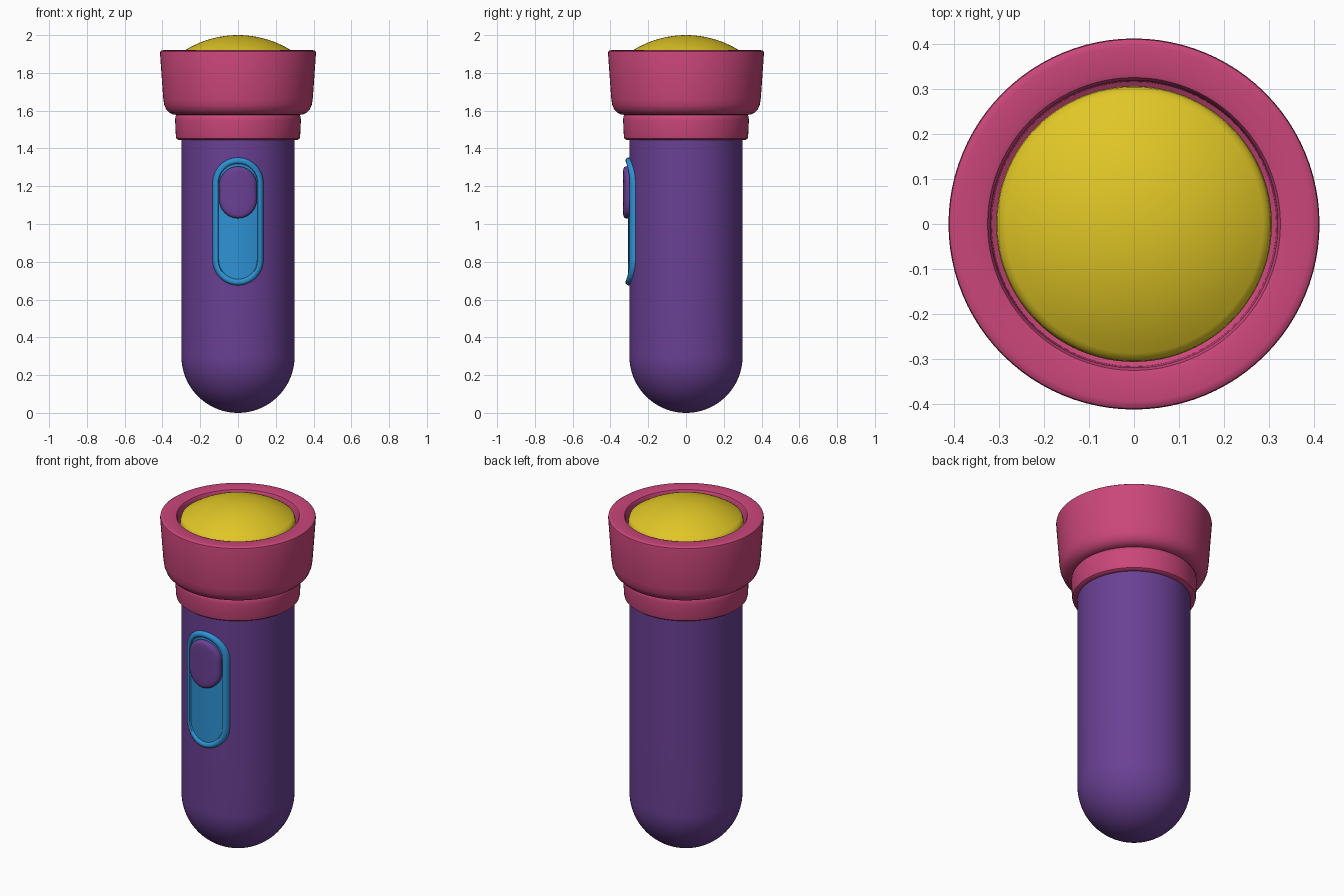
import bpy, bmesh, math

if "Cube" in bpy.data.objects:
    bpy.data.objects.remove(bpy.data.objects["Cube"])


def material(name, rgb):
    m = bpy.data.materials.new(name)
    lin = [((c / 255 + 0.055) / 1.055) ** 2.4 for c in rgb]
    m.diffuse_color = (*lin, 1)
    m.use_nodes = True
    m.node_tree.nodes["Principled BSDF"].inputs["Base Color"].default_value = m.diffuse_color
    return m


purple = material("purple", (106, 64, 148))
pink = material("pink", (202, 70, 122))
yellow = material("yellow", (224, 198, 38))
blue = material("blue", (46, 146, 212))


def finish(bm, name, mat, angle=40):
    bmesh.ops.remove_doubles(bm, verts=bm.verts, dist=1e-5)
    bmesh.ops.recalc_face_normals(bm, faces=bm.faces)
    me = bpy.data.meshes.new(name)
    bm.to_mesh(me)
    bm.free()
    me.materials.append(mat)
    ob = bpy.data.objects.new(name, me)
    bpy.context.collection.objects.link(ob)
    bpy.ops.object.select_all(action='DESELECT')
    ob.select_set(True)
    bpy.context.view_layer.objects.active = ob
    bpy.ops.object.shade_smooth_by_angle(angle=math.radians(angle))
    return ob


def lathe(name, profile, mat, steps=96):
    """Spin (radius, z) points around the z axis."""
    bm = bmesh.new()
    vs = [bm.verts.new((r, 0, z)) for r, z in profile]
    es = [bm.edges.new(p) for p in zip(vs, vs[1:])]
    bmesh.ops.spin(bm, geom=vs + es, cent=(0, 0, 0), axis=(0, 0, 1),
                   angle=2 * math.pi, steps=steps)
    return finish(bm, name, mat)


def stadium(w, z0, z1, inset, n=16, side=6):
    """Upright pill outline as (x, z) points, moved inwards by inset."""
    r = w - inset
    lo, hi = z0 + w, z1 - w
    pts = [(r * math.cos(a), hi + r * math.sin(a))
           for a in (math.pi * i / n for i in range(n + 1))]
    pts += [(-r, hi + (lo - hi) * i / side) for i in range(1, side)]
    pts += [(r * math.cos(a), lo + r * math.sin(a))
            for a in (math.pi + math.pi * i / n for i in range(n + 1))]
    pts += [(r, lo + (hi - lo) * i / side) for i in range(1, side)]
    return pts


def wrapped_pad(name, w, z0, z1, rings, mat):
    """Pill-shaped pad wrapped on the barrel; rings are (inset, barrel radius)."""
    bm = bmesh.new()
    loops = []
    for inset, rad in rings:
        loops.append([bm.verts.new((x, -math.sqrt(rad * rad - x * x), z))
                      for x, z in stadium(w, z0, z1, inset)])
    for a, b in zip(loops, loops[1:]):
        n = len(a)
        for i in range(n):
            j = (i + 1) % n
            bm.faces.new((a[i], a[j], b[j], b[i]))
    # centre line strip closes when the last ring collapses
    bmesh.ops.dissolve_degenerate(bm, dist=1e-6, edges=bm.edges)
    return finish(bm, name, mat)


# barrel with hemispherical end
R = 0.30
barrel = [(R * math.sin(a), R - R * math.cos(a))
          for a in (math.pi / 2 * i / 20 for i in range(21))]
barrel += [(R, 0.7), (R, 1.1), (R, 1.5), (R, 1.78), (0, 1.78)]
lathe("barrel", barrel, purple)

# collar and flared head, hollow inside
head = [(0.30, 1.445), (0.318, 1.446), (0.326, 1.452), (0.329, 1.465),
        (0.333, 1.55), (0.331, 1.570), (0.326, 1.578), (0.342, 1.579),
        (0.362, 1.588), (0.380, 1.606), (0.391, 1.632), (0.396, 1.665),
        (0.413, 1.905), (0.411, 1.914), (0.404, 1.919), (0.395, 1.92),
        (0.338, 1.92), (0.326, 1.916), (0.320, 1.905), (0.317, 1.78),
        (0.30, 1.77)]
lathe("head", head, pink)

# domed lens
S, cap = 0.53, math.asin(0.288 / 0.53)
lens = [(S * math.sin(a), 2.0 - S + S * math.cos(a))
        for a in (cap * i / 14 for i in range(15))]
lens += [(0.299, 1.908), (0.305, 1.893), (0.307, 1.87), (0.307, 1.775)]
lathe("lens", lens, yellow)

# switch plate with raised rim
wrapped_pad("switch_plate", 0.135, 0.675, 1.352,
            [(0, 0.29), (0, 0.306), (0.004, 0.314), (0.011, 0.319),
             (0.022, 0.319), (0.029, 0.315), (0.033, 0.307), (0.06, 0.307),
             (0.09, 0.307), (0.12, 0.307), (0.135, 0.307)], blue)

# sliding button
wrapped_pad("switch_button", 0.100, 1.03, 1.305,
            [(0, 0.295), (0, 0.320), (0.004, 0.327), (0.012, 0.331),
             (0.022, 0.333), (0.05, 0.333), (0.08, 0.333), (0.1, 0.333)],
            purple)
